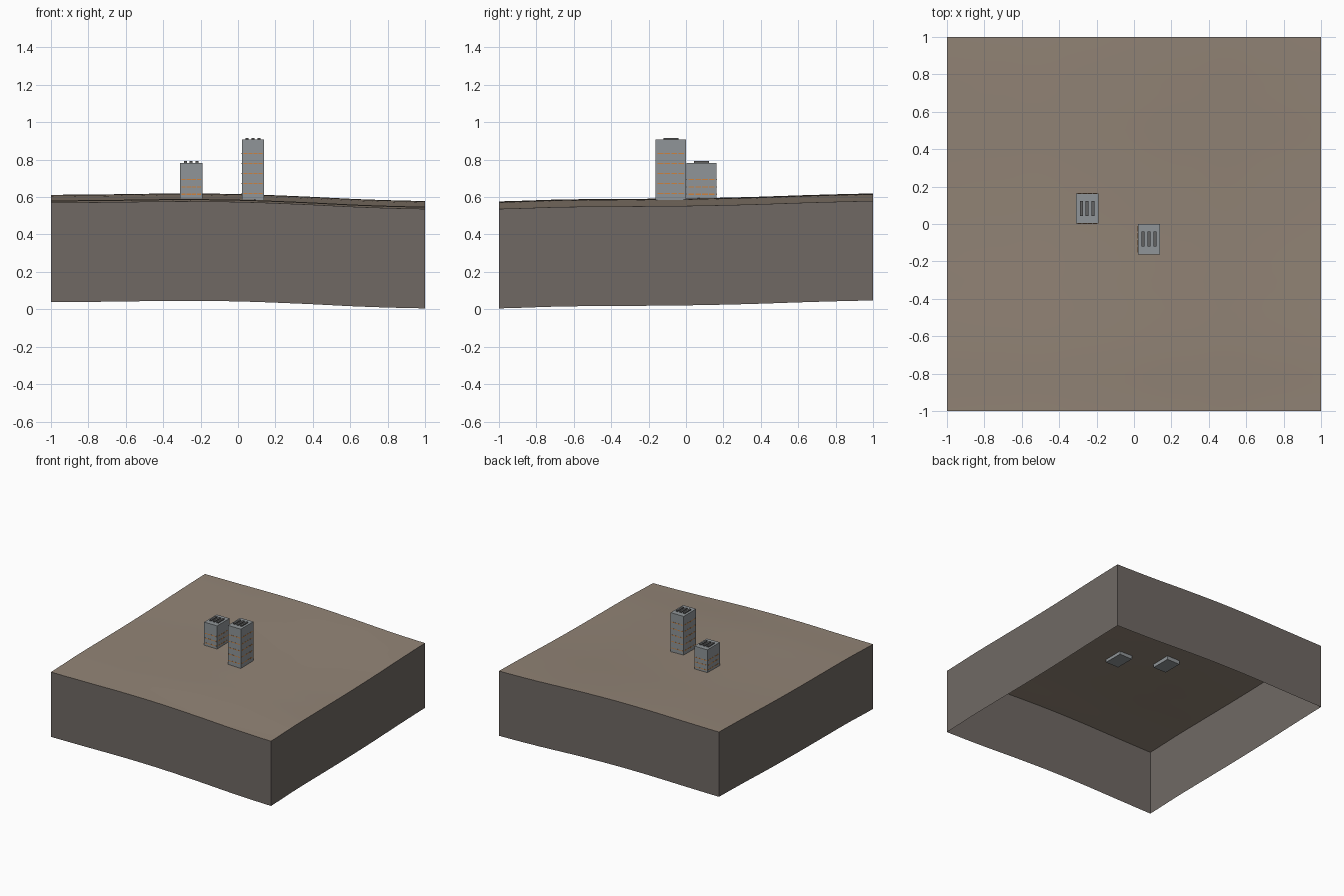
import bpy, bmesh, math
from mathutils import Vector

cube = bpy.data.objects.get("Cube")
if cube:
    bpy.data.objects.remove(cube, do_unlink=True)


def material(name, srgb):
    c = [((v / 255 + 0.055) / 1.055) ** 2.4 for v in srgb] + [1]
    m = bpy.data.materials.new(name)
    m.use_nodes = True
    m.diffuse_color = c
    m.node_tree.nodes["Principled BSDF"].inputs["Base Color"].default_value = c
    return m


EARTH = material("brown earth", (146, 132, 118))
SKIRT = material("grey earth side", (112, 105, 100))
WALL = material("concrete grey", (144, 149, 152))
ORANGE = material("window orange", (205, 130, 62))
DARK = material("dark vent", (98, 98, 98))


def link(name, bm, mats):
    mesh = bpy.data.meshes.new(name)
    bm.to_mesh(mesh)
    bm.free()
    for m in mats:
        mesh.materials.append(m)
    ob = bpy.data.objects.new(name, mesh)
    bpy.context.collection.objects.link(ob)
    return ob


def curve_at(points, t):
    """Smooth interpolation through evenly spaced values over -1..1."""
    n = len(points) - 1
    s = (t + 1) / 2 * n
    i = min(max(int(s), 0), n - 1)
    u = s - i
    p = [points[min(max(i + k, 0), n)] for k in (-1, 0, 1, 2)]
    return p[1] + 0.5 * u * (p[2] - p[0] + u * (
        2 * p[0] - 5 * p[1] + 4 * p[2] - p[3]
        + u * (3 * (p[1] - p[2]) + p[3] - p[0])))


ALONG_X = [0.57, 0.573, 0.577, 0.574, 0.562, 0.546, 0.537]
ALONG_Y = [0, 0.01, 0.013, 0.016, 0.023, 0.034, 0.042]


def height(x, y):
    return curve_at(ALONG_X, x) + curve_at(ALONG_Y, y)


# Ground: rolling surface with an open-bottomed skirt
bm = bmesh.new()
bmesh.ops.create_grid(bm, x_segments=40, y_segments=40, size=1)
for v in bm.verts:
    v.co.z = height(v.co.x, v.co.y)
for f in bm.faces:
    f.smooth = True
rim = [e for e in bm.edges if e.is_boundary]
new = bmesh.ops.extrude_edge_only(bm, edges=rim)["geom"]
for g in new:
    if isinstance(g, bmesh.types.BMVert):
        g.co.z -= 0.532
    elif isinstance(g, bmesh.types.BMFace):
        g.material_index = 1
        g.smooth = False
for e in rim:
    e.smooth = False
bmesh.ops.recalc_face_normals(bm, faces=bm.faces)
if max(bm.faces, key=lambda f: abs(f.normal.z)).normal.z < 0:
    bmesh.ops.reverse_faces(bm, faces=bm.faces)
link("ground", bm, [EARTH, SKIRT])


def add_box(bm, lo, hi):
    lo, hi = Vector(lo), Vector(hi)
    verts = bmesh.ops.create_cube(bm, size=1)["verts"]
    for v in verts:
        v.co = (lo + hi) / 2 + Vector(a * b for a, b in zip(v.co, hi - lo))


def tower(name, x, y, base, top, rows):
    w, d = 0.059, 0.081
    bm = bmesh.new()
    add_box(bm, (x - w, y - d, base), (x + w, y + d, top))
    link(name + "_block", bm, [WALL])

    # Thin rows of windows on all four walls
    bm = bmesh.new()
    for z in rows:
        z0, z1 = z - 0.003, z + 0.003
        for i in range(4):
            cx = x + (i - 1.5) * 0.027
            cy = y + (i - 1.5) * 0.037
            for s in (-1, 1):
                add_box(bm, (cx - 0.011, y + s * d - 0.001, z0),
                        (cx + 0.011, y + s * d + 0.001, z1))
                add_box(bm, (x + s * w - 0.001, cy - 0.015, z0),
                        (x + s * w + 0.001, cy + 0.015, z1))
    link(name + "_windows", bm, [ORANGE])

    # Three roof vents
    bm = bmesh.new()
    for i in (-1, 0, 1):
        cx = x + i * 0.032
        add_box(bm, (cx - 0.008, y - 0.04, top - 0.002),
                (cx + 0.008, y + 0.04, top + 0.009))
    link(name + "_vents", bm, [DARK])


tower("tall_tower", 0.08, -0.081, 0.56, 0.907,
      [0.62 + 0.053 * i for i in range(5)])
tower("short_tower", -0.25, 0.083, 0.565, 0.783,
      [0.615 + 0.039 * i for i in range(3)])
